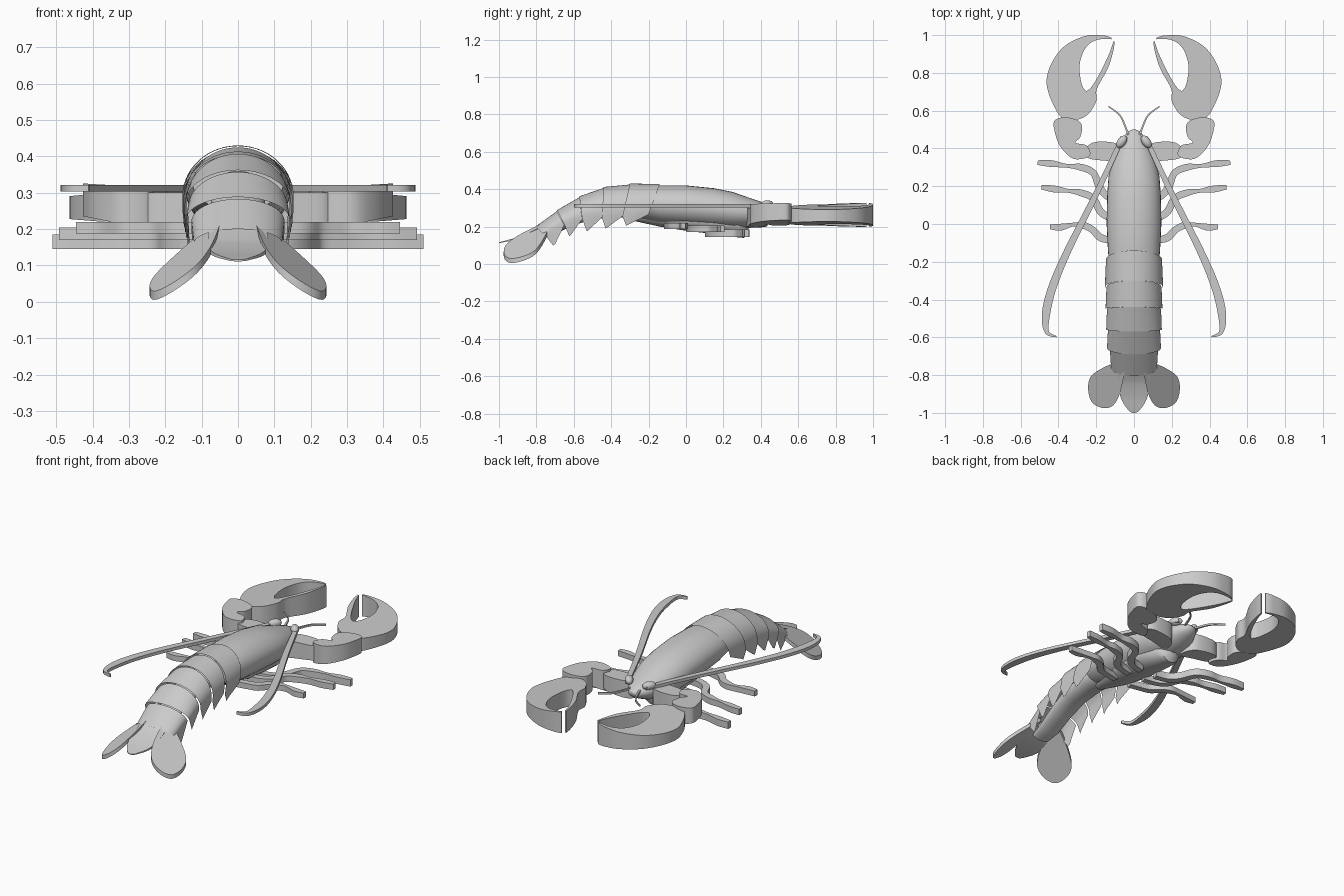
import bpy, bmesh, math
from mathutils import Vector

if "Cube" in bpy.data.objects:
    bpy.data.objects.remove(bpy.data.objects["Cube"])


def finish(name, bm, mirror=False, angle=35):
    bmesh.ops.remove_doubles(bm, verts=bm.verts, dist=0.0005)
    bmesh.ops.recalc_face_normals(bm, faces=bm.faces)
    me = bpy.data.meshes.new(name)
    bm.to_mesh(me)
    bm.free()
    ob = bpy.data.objects.new(name, me)
    bpy.context.collection.objects.link(ob)
    bpy.ops.object.select_all(action='DESELECT')
    ob.select_set(True)
    bpy.context.view_layer.objects.active = ob
    bpy.ops.object.shade_smooth_by_angle(angle=math.radians(angle))
    if mirror:
        m = ob.modifiers.new("mirror", 'MIRROR')
        m.use_mirror_merge = False
    return ob


def spline(pts, closed=True, steps=5):
    """Catmull-Rom curve; a repeated point makes a sharp corner."""
    p = [Vector(q) for q in pts]
    n = len(p)
    out = []
    for i in range(n if closed else n - 1):
        k = [(i + d) % n if closed else min(max(i + d, 0), n - 1) for d in (-1, 0, 1, 2)]
        a, b, c, d = [p[j] for j in k]
        if (b - c).length < 1e-6:
            continue
        for s in range(steps):
            t = s / steps
            out.append(0.5 * (2 * b + (c - a) * t + (2 * a - 5 * b + 4 * c - d) * t ** 2
                              + (3 * b - a - 3 * c + d) * t ** 3))
    if not closed:
        out.append(p[-1])
    return out


def plate(name, outline, low, high, mirror=True):
    """Extrude a top-view outline between two height functions."""
    bm = bmesh.new()
    lo = [bm.verts.new((p.x, p.y, low(p.x, p.y))) for p in outline]
    hi = [bm.verts.new((p.x, p.y, high(p.x, p.y))) for p in outline]
    n = len(outline)
    for i in range(n):
        j = (i + 1) % n
        bm.faces.new((lo[i], lo[j], hi[j], hi[i]))
    caps = [bm.faces.new(lo[::-1]), bm.faces.new(hi)]
    bm.normal_update()
    bmesh.ops.triangulate(bm, faces=caps)
    return finish(name, bm, mirror)


def ring_plate(name, outer, inner, low, high):
    """Band between two open curves of equal length, with thickness."""
    bm = bmesh.new()
    rows = [[bm.verts.new((p.x, p.y, f(p.x, p.y))) for p in c]
            for c, f in ((outer, low), (outer, high), (inner, high), (inner, low))]
    for r, s in zip(rows, rows[1:] + rows[:1]):
        for i in range(len(r) - 1):
            bm.faces.new((r[i], r[i + 1], s[i + 1], s[i]))
    for i in (0, -1):
        bm.faces.new([r[i] for r in rows])
    return finish(name, bm, True)


def strip(name, path, widths, z0, z1):
    """Flat ribbon following a path, with given half widths."""
    data = spline([(x, y, w) for (x, y), w in zip(path, widths)], False, 6)
    left, right = [], []
    for i, p in enumerate(data):
        t = (data[min(i + 1, len(data) - 1)] - data[max(i - 1, 0)]).xy.normalized()
        nrm = Vector((-t.y, t.x)) * max(p.z, 0.002)
        left.append(p.xy + nrm)
        right.append(p.xy - nrm)
    ring_plate(name, left, right, lambda x, y: z0, lambda x, y: z1)


def loft(name, stations, sides=32):
    """Elliptical sections: y, half width, top, bottom."""
    bm = bmesh.new()
    rings = []
    for y, w, top, bot in stations:
        rings.append([bm.verts.new((w * math.cos(a), y, (top + bot) / 2 + (top - bot) / 2 * math.sin(a)))
                      for a in [2 * math.pi * i / sides for i in range(sides)]])
    for r, s in zip(rings, rings[1:]):
        for i in range(sides):
            j = (i + 1) % sides
            bm.faces.new((r[i], r[j], s[j], s[i]))
    bm.faces.new(rings[0])
    bm.faces.new(rings[-1][::-1])
    return finish(name, bm)


# carapace, chest and belly
loft("carapace", [(-.28, .125, .405, .25), (-.14, .138, .42, .21), (0, .145, .42, .2), (.15, .142, .405, .19),
                  (.25, .135, .385, .185), (.33, .117, .357, .19), (.4, .088, .333, .21), (.455, .06, .312, .235),
                  (.49, .032, .295, .255), (.5, .008, .283, .272)])
loft("chest", [(-.3, .03, .3, .235), (-.14, .08, .3, .2), (0, .1, .3, .178), (.15, .1, .3, .16),
               (.28, .08, .28, .142), (.31, .06, .27, .14), (.335, .03, .25, .18)])
loft("belly", [(-.15, .07, .36, .235), (-.35, .075, .36, .25), (-.5, .075, .33, .24), (-.62, .07, .27, .2),
               (-.72, .065, .2, .15), (-.8, .055, .17, .13)])

# overlapping tail shells: top edge, side edge and pointed side tip
tops = [(-.14, .428), (-.3, .43), (-.44, .412), (-.57, .362), (-.69, .288), (-.805, .2)]
lows = [(-.2, .265), (-.34, .255), (-.45, .25), (-.555, .24), (-.65, .21), (-.75, .15)]
tips = [(-.32, .205), (-.43, .19), (-.53, .175), (-.625, .15), (-.71, .1)]
half = [.153, .15, .147, .142, .132]
for k in range(5):
    bm = bmesh.new()
    rows = []
    for e in range(4):
        t = e / 3
        top = Vector(tops[k]).lerp(Vector(tops[k + 1]), t)
        low = Vector(lows[k]).lerp(Vector(lows[k + 1]), t)
        w = half[k] * (.965 + .035 * math.sin(t * math.pi / 2) if k < 4 else .97 - .05 * t)
        drop = .005 * (1 - t) if k else 0
        prof = []
        for i in range(15):
            a = math.pi / 2 * i / 14
            p = top.lerp(low, (1 - math.cos(a)) * .8)
            prof.append((w * math.sin(a), p.x, p.y - drop))
        prof.append((w, low.x, low.y))
        tip = Vector(tips[k])
        prof.append((w * .97, tip.x + .01 * (1 - t), tip.y + .006 * (1 - t)))
        full = [(-x, y, z) for x, y, z in prof[:0:-1]] + prof
        rows.append([bm.verts.new(p) for p in full])
    for r, s in zip(rows, rows[1:]):
        for i in range(len(r) - 1):
            bm.faces.new((r[i], r[i + 1], s[i + 1], s[i]))
    finish("tail_shell_%d" % (k + 1), bm)

# tail fan
plate("tail_fan_middle", spline([(-.06, -.77), (.06, -.77), (.083, -.83), (.07, -.92), (.03, -.985), (0, -1),
                                 (-.03, -.985), (-.07, -.92), (-.083, -.83)]),
      lambda x, y: .195 + .38 * (y + .78) - 3 * x * x,
      lambda x, y: .215 + .45 * (y + .78) - 3 * x * x, False)
fan = lambda x, y: .214 - .72 * (x - .05) + .35 * (y + .74)
plate("tail_fan_side", spline([(.05, -.74), (.1, -.735), (.18, -.77), (.23, -.81), (.243, -.87), (.225, -.94),
                               (.17, -.973), (.11, -.96), (.07, -.88)]),
      lambda x, y: fan(x, y) - .012, lambda x, y: fan(x, y) + .012)

# claws: open pincer loops, thick inside and thinner at the outer rim
outer = spline([(.118, .985), (.16, .998), (.26, .995), (.37, .94), (.437, .85), (.463, .755), (.44, .66),
                (.39, .57), (.335, .545), (.25, .575), (.2, .65), (.197, .715), (.14, .82), (.111, .91),
                (.102, .965)], False)
inner = spline([(.12, .978), (.16, .98), (.21, .97), (.25, .94), (.275, .895), (.288, .84), (.285, .78),
                (.275, .735), (.262, .712), (.25, .705), (.235, .715), (.215, .74), (.175, .81), (.13, .905),
                (.11, .965)], False)
ring_plate("claw", outer, inner, lambda x, y: .2 + .08 * (x - .12), lambda x, y: .325 - .1 * (x - .12))

# arms
plate("upper_arm", spline([(.05, .33), (.15, .335), (.245, .35), (.255, .4), (.2, .435), (.08, .42)]),
      lambda x, y: .19 + .1 * x, lambda x, y: .3)
plate("forearm", spline([(.235, .36), (.32, .345), (.39, .41), (.42, .49), (.422, .545), (.37, .565), (.3, .55),
                         (.275, .515), (.285, .46), (.31, .43), (.25, .415)]),
      lambda x, y: .2 + .2 * (x - .25), lambda x, y: .315 + .06 * (x - .25))

# walking legs
w = [.018, .018, .02, .018, .018, .01, .018, .012]
strip("front_leg", [(.05, .12), (.13, .14), (.18, .19), (.215, .27), (.28, .3), (.355, .308), (.44, .32), (.51, .325)],
      w, .145, .185)
strip("middle_leg", [(.05, .02), (.13, .035), (.18, .07), (.215, .135), (.28, .165), (.345, .175), (.42, .185),
                     (.49, .195)], w, .17, .205)
strip("rear_leg", [(.05, -.1), (.13, -.085), (.18, -.07), (.22, -.03), (.265, -.008), (.32, -.003), (.39, -.017),
                   (.445, -.015)], w, .188, .22)

# long antennae and short feelers
strip("antenna", [(.06, .46), (.2, .16), (.35, -.14), (.43, -.33), (.465, -.47), (.462, -.57), (.41, -.597)],
      [.012, .016, .019, .022, .022, .012, .003], .303, .321)
strip("feeler", [(.02, .44), (.04, .5), (.075, .575), (.135, .622)], [.006, .005, .004, .003], .285, .296)

# eyes
bm = bmesh.new()
bmesh.ops.create_uvsphere(bm, u_segments=20, v_segments=12, radius=1)
bmesh.ops.scale(bm, verts=bm.verts, vec=(.023, .038, .023))
c, s = math.cos(.65), math.sin(.65)
for v in bm.verts:
    x, y, z = v.co
    v.co = (.065 + c * x + s * y, .435 - s * x + c * y, .318 + z)
    v.co.x = .13 - v.co.x
finish("eye", bm, True)
